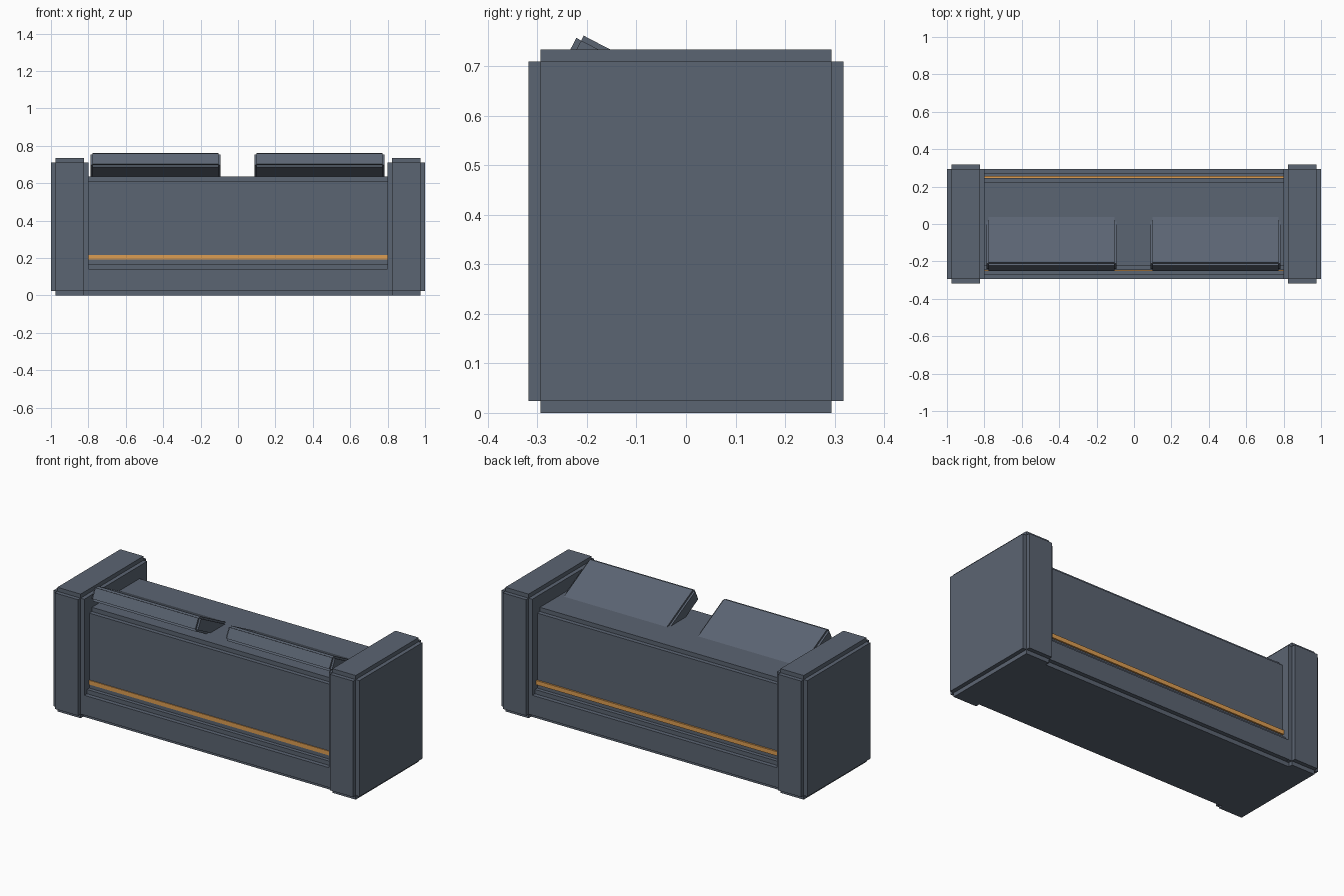
import bpy
import bmesh
from math import radians
from mathutils import Matrix, Vector

if "Cube" in bpy.data.objects:
    bpy.data.objects.remove(bpy.data.objects["Cube"], do_unlink=True)


def make_material(name, color):
    mat = bpy.data.materials.new(name)
    mat.use_nodes = True
    mat.diffuse_color = color
    mat.node_tree.nodes["Principled BSDF"].inputs["Base Color"].default_value = color
    return mat


slate = make_material("slate_grey", (0.105, 0.128, 0.168, 1))
amber = make_material("amber", (0.72, 0.34, 0.085, 1))


def stepped_box(name, center, size, step, mat=slate, tilt=0):
    """Box whose edges are all notched by a square step (zero for a plain box)."""
    bm = bmesh.new()
    notched = Vector(size) - Vector((2 * step,) * 3)
    for axis in range(3 if step else 1):
        dims = notched.copy()
        dims[axis] = size[axis]
        bmesh.ops.create_cube(bm, size=1, matrix=Matrix.Diagonal((*dims, 1)))
    mesh = bpy.data.meshes.new(name)
    bm.to_mesh(mesh)
    bm.free()
    mesh.materials.append(mat)
    obj = bpy.data.objects.new(name, mesh)
    obj.location = center
    obj.rotation_euler.x = tilt
    bpy.context.scene.collection.objects.link(obj)
    return obj


# Low plinth and central wall
stepped_box("base", (0, 0, 0.0835), (1.96, 0.588, 0.167), 0.025)
stepped_box("body", (0, 0, 0.36), (1.8, 0.494, 0.55), 0.025)

# Light strips along the front and back
stepped_box("front_strip", (0, -0.24, 0.203), (1.64, 0.024, 0.025), 0, amber)
stepped_box("back_strip", (0, 0.245, 0.203), (1.64, 0.024, 0.025), 0, amber)

# End pillars and tilted console panels
for side, sign, panel_x in (("right", -1, -0.441), ("left", 1, 0.436)):
    stepped_box(side + "_pillar", (sign * 0.9, 0, 0.367), (0.2, 0.636, 0.734), 0.024)
    stepped_box(side + "_panel", (panel_x, -0.103, 0.66), (0.695, 0.3, 0.085),
                0.011, tilt=radians(-27.5))
